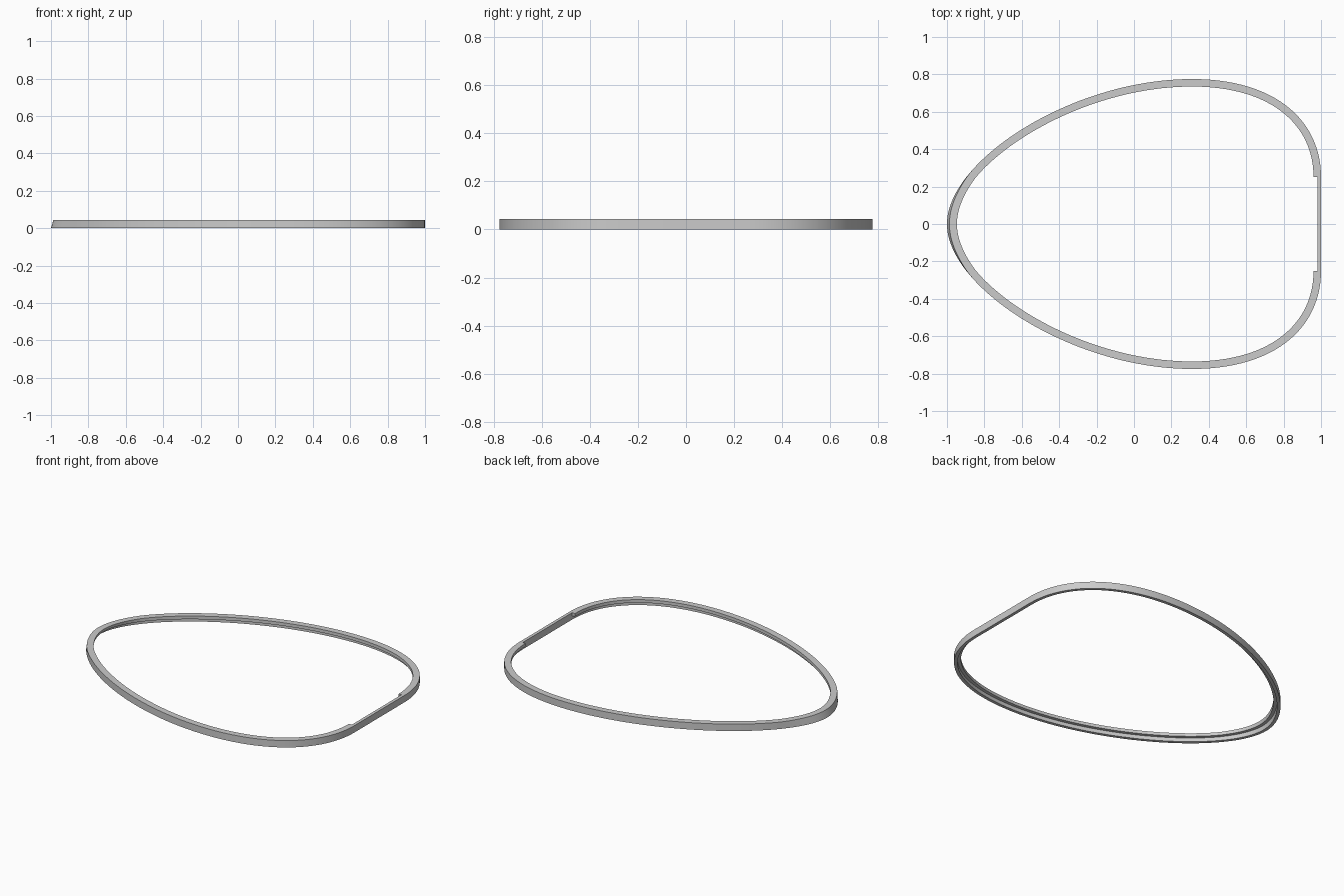
import bpy, bmesh
from mathutils import Vector
from mathutils.geometry import interpolate_bezier

cube = bpy.data.objects.get("Cube")
if cube:
    bpy.data.objects.remove(cube)

HEIGHT, WALL, FLANGE, LIP = 0.044, 0.02, 0.04, 0.02

# Half outline: blunt end of the opening -> widest point -> narrow tip
corner = interpolate_bezier(Vector((1, 0.25)), Vector((1, 0.55)),
                            Vector((0.76, 0.775)), Vector((0.31, 0.775)), 28)
flank = interpolate_bezier(Vector((0.31, 0.775)), Vector((-0.33, 0.775)),
                           Vector((-1, 0.34)), Vector((-1, 0)), 48)
half = [Vector((p[0], p[1])) for p in corner + flank[1:]]
path = half + [Vector((p.x, -p.y)) for p in reversed(half[:-1])]

# L-shaped section as (inward offset, height)
section = [(0, 0), (0, HEIGHT), (WALL, HEIGHT), (FLANGE, HEIGHT),
           (FLANGE, HEIGHT - LIP), (WALL, HEIGHT - LIP), (WALL, 0)]


def inward(i):
    """Inward normal of the outline at a station."""
    if i in (0, len(path) - 1):
        return Vector((-1, 0))
    t = (path[i + 1] - path[i - 1]).normalized()
    return Vector((-t.y, t.x))


def draft(p, z):
    """Lean of the wall at the narrow tip."""
    if p.x > -0.5:
        return 0
    return 0.013 * max(0, 1 - (p.y / 0.28) ** 2) * z / HEIGHT


bm = bmesh.new()
rings = []
for i, p in enumerate(path):
    n = inward(i)
    ring = []
    for offset, z in section:
        q = p + n * offset
        ring.append(bm.verts.new((q.x + draft(p, z), q.y, z)))
    rings.append(ring)


def bridge(a, b):
    for k in range(len(a)):
        m = (k + 1) % len(a)
        bm.faces.new((a[k], a[m], b[m], b[k]))


# Curved rim with its flange
for a, b in zip(rings, rings[1:]):
    bridge(a, b)

# Straight stretch of plain wall, where the flange is interrupted
first, last = rings[0], rings[-1]
wall_loop = (0, 1, 2, 5, 6)
bridge([last[k] for k in wall_loop], [first[k] for k in wall_loop])
for ring in (first, last):
    bm.faces.new([ring[k] for k in (2, 3, 4, 5)])

bmesh.ops.recalc_face_normals(bm, faces=bm.faces)
mesh = bpy.data.meshes.new("rim")
bm.to_mesh(mesh)
bm.free()
rim = bpy.data.objects.new("rim", mesh)
bpy.context.collection.objects.link(rim)

# Plain grey material
grey = bpy.data.materials.new("light grey")
grey.use_nodes = True
color = (0.6, 0.6, 0.6, 1)
grey.diffuse_color = color
grey.node_tree.nodes["Principled BSDF"].inputs["Base Color"].default_value = color
mesh.materials.append(grey)

bpy.ops.object.select_all(action="DESELECT")
rim.select_set(True)
bpy.context.view_layer.objects.active = rim
bpy.ops.object.shade_smooth_by_angle()
